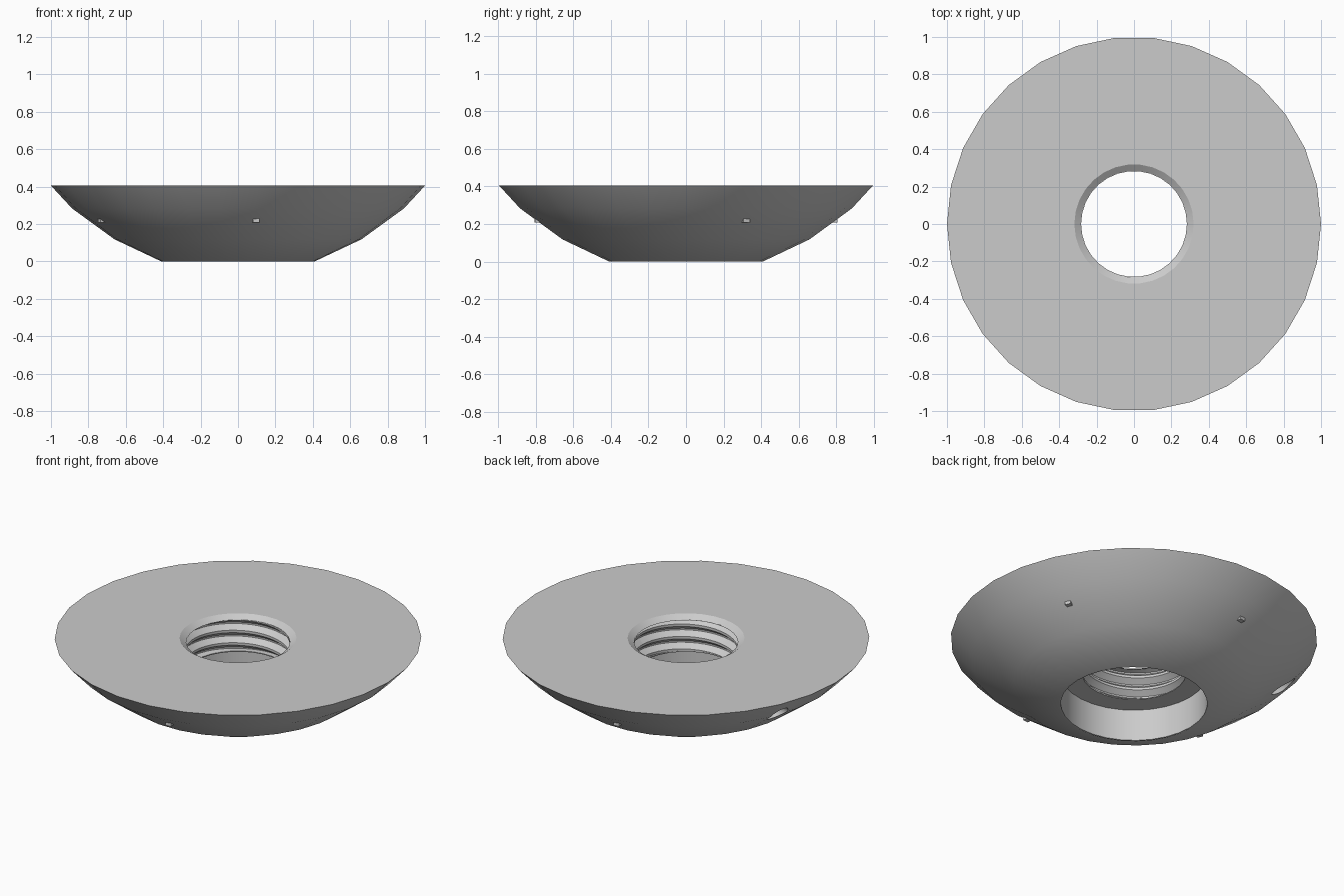
import bpy, bmesh, math
from mathutils import Matrix, Vector

SEGMENTS = 30

cube = bpy.data.objects.get("Cube")
if cube:
    bpy.data.objects.remove(cube, do_unlink=True)

grey = bpy.data.materials.new("grey metal")
grey.use_nodes = True
grey.diffuse_color = (0.6, 0.6, 0.6, 1)
grey.node_tree.nodes["Principled BSDF"].inputs["Base Color"].default_value = grey.diffuse_color


def make_object(name, bm):
    mesh = bpy.data.meshes.new(name)
    bm.to_mesh(mesh)
    bm.free()
    mesh.materials.append(grey)
    obj = bpy.data.objects.new(name, mesh)
    bpy.context.collection.objects.link(obj)
    return obj


def smooth(obj, degrees):
    bpy.ops.object.select_all(action="DESELECT")
    obj.select_set(True)
    bpy.context.view_layer.objects.active = obj
    bpy.ops.object.shade_smooth_by_angle(angle=math.radians(degrees))


def polar(radius, angle, z):
    return Vector((radius * math.cos(angle), radius * math.sin(angle), z))


# Dished disc with a chamfered centre hole and a wide bore underneath
profile = [(0.283, 0.38), (0.319, 0.405), (1.0, 0.405), (0.887, 0.283), (0.66, 0.118),
           (0.41, 0), (0.40, 0), (0.40, 0.19), (0.283, 0.19), (0.283, 0.195),
           (0.325, 0.195), (0.325, 0.38)]
bm = bmesh.new()
rings = [[bm.verts.new(polar(r, math.tau * i / SEGMENTS, z)) for r, z in profile]
         for i in range(SEGMENTS)]
for i in range(SEGMENTS):
    a, b = rings[i], rings[(i + 1) % SEGMENTS]
    for j in range(len(profile)):
        k = (j + 1) % len(profile)
        bm.faces.new((a[j], a[k], b[k], b[j]))
bmesh.ops.recalc_face_normals(bm, faces=bm.faces)
body = make_object("dished_disc", bm)

# Blind radial hole in the rim
hole_angle = math.radians(160)
bm = bmesh.new()
bmesh.ops.create_cone(bm, cap_ends=True, segments=24, radius1=0.055, radius2=0.055, depth=0.5,
                      matrix=Matrix.Translation(polar(0.9, hole_angle, 0.28))
                      @ Matrix.Rotation(hole_angle, 4, "Z") @ Matrix.Rotation(math.pi / 2, 4, "Y"))
cutter = make_object("side_hole_cutter", bm)
cutter.hide_render = True
cut = body.modifiers.new("side hole", "BOOLEAN")
cut.object = cutter
cut.solver = "EXACT"
bpy.context.view_layer.objects.active = body
bpy.ops.object.modifier_apply(modifier=cut.name)
bpy.data.objects.remove(cutter, do_unlink=True)
smooth(body, 30)

# Helical thread inside the centre hole, trimmed flat at both ends
pitch, low, high = 0.075, 0.192, 0.382
steps = 48
section = [(0.283, 0), (0.283, 0.12), (0.315, 0.46), (0.315, 0.58), (0.283, 0.92)]
start = 0.31 - 3 * pitch - pitch * 124 / 360
bm = bmesh.new()
columns = []
for i in range(steps + 1):
    turn = i / steps
    columns.append([bm.verts.new(polar(r, math.tau * turn,
                    min(high, max(low, start + pitch * (n + h + turn)))))
                    for n in range(6) for r, h in section])
for a, b in zip(columns, columns[1:]):
    for j in range(len(a) - 1):
        bm.faces.new((a[j], a[j + 1], b[j + 1], b[j]))
bmesh.ops.dissolve_degenerate(bm, dist=0.0001, edges=bm.edges)
smooth(make_object("inner_thread", bm), 25)

# Four small nibs poking through the dished side
for number, degrees in enumerate((23.5, 97, 203.5, 277), 1):
    angle = math.radians(degrees)
    bm = bmesh.new()
    bmesh.ops.create_cube(bm, size=1, matrix=Matrix.Translation(polar(0.785, angle, 0.224))
                          @ Matrix.Rotation(angle, 4, "Z") @ Matrix.Diagonal((0.05, 0.035, 0.03, 1)))
    make_object(f"side_nib_{number}", bm)
